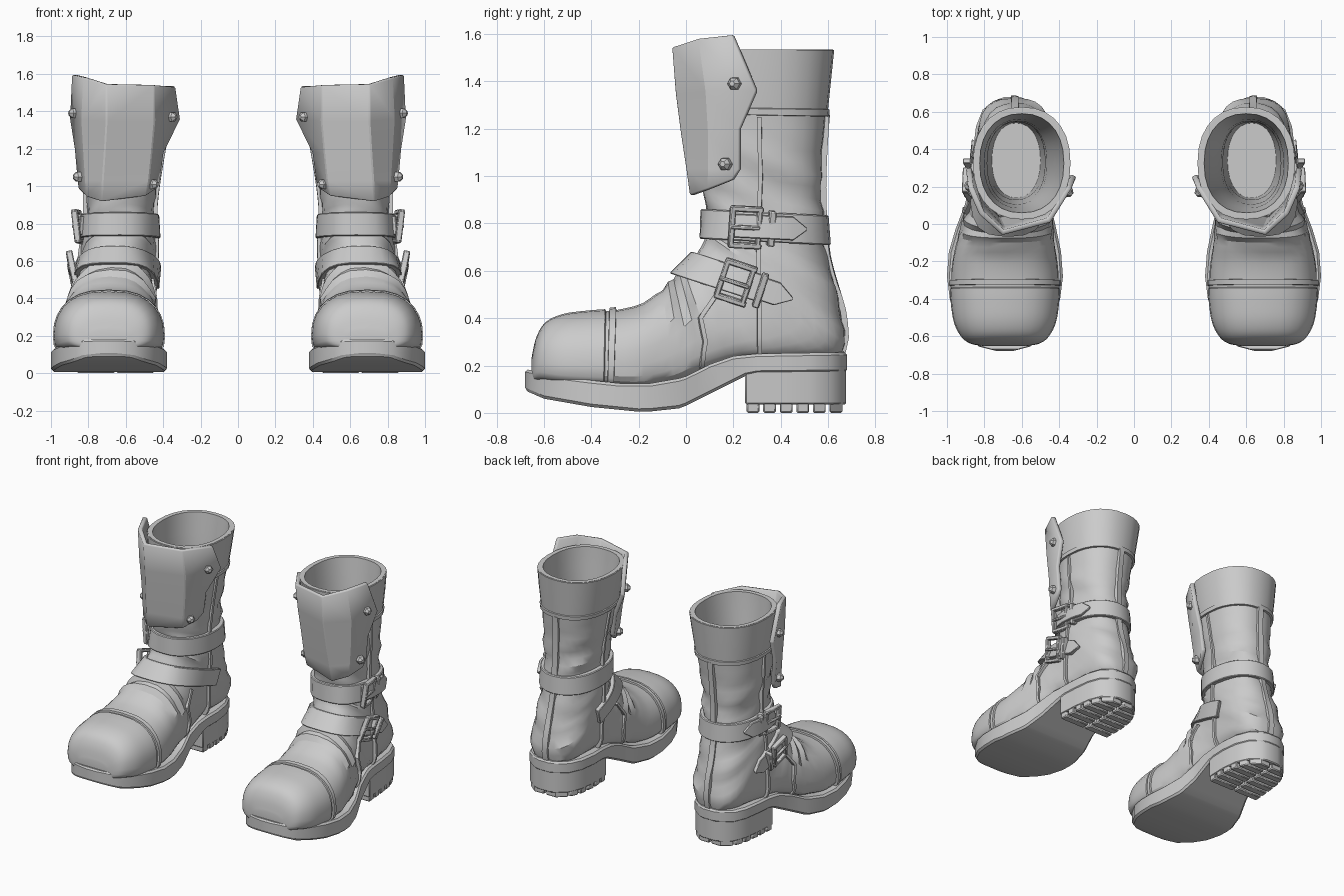
import bpy, bmesh, math
from mathutils import Vector as V, Matrix, noise
from mathutils.bvhtree import BVHTree

if "Cube" in bpy.data.objects:
    bpy.data.objects.remove(bpy.data.objects["Cube"])

SEG = 28

def make(name, verts, faces, bevel=0, solid=0, angle=35):
    """Mesh object, mirrored across x so every part exists on both boots."""
    me = bpy.data.meshes.new(name)
    me.from_pydata([tuple(v) for v in verts], [], faces)
    bm = bmesh.new(); bm.from_mesh(me)
    bmesh.ops.recalc_face_normals(bm, faces=bm.faces)
    bm.to_mesh(me); bm.free()
    me.shade_smooth()
    me.set_sharp_from_angle(angle=math.radians(angle))
    ob = bpy.data.objects.new(name, me)
    bpy.context.collection.objects.link(ob)
    if solid:
        m = ob.modifiers.new("thickness", 'SOLIDIFY'); m.thickness = solid; m.offset = 0
    if bevel:
        m = ob.modifiers.new("bevel", 'BEVEL'); m.width = bevel; m.segments = 1
        m.limit_method = 'ANGLE'; m.angle_limit = math.radians(40)
    ob.modifiers.new("pair", 'MIRROR').use_mirror_merge = False
    return ob

def skin(rings, caps=(True, True), loop=False):
    n = len(rings[0]); verts = [p for r in rings for p in r]; faces = []
    for i in range(len(rings) if loop else len(rings) - 1):
        a, b = i * n, (i + 1) % len(rings) * n
        faces += [(a + j, a + (j + 1) % n, b + (j + 1) % n, b + j) for j in range(n)]
    if not loop:
        if caps[0]: faces.append(tuple(range(n)))
        if caps[1]: faces.append(tuple(range((len(rings) - 1) * n, len(rings) * n)))
    return verts, faces

def lerp_table(tab, y):
    for a, b in zip(tab, tab[1:]):
        if y <= b[0]:
            f = max(0, (y - a[0]) / (b[0] - a[0]))
            return [p + (q - p) * f for p, q in zip(a[1:], b[1:])]
    return list(tab[-1][1:])

# Boot body sections: back/bottom y z, front/top y z, half width, centre x, skew
KEYS = [(-.645, .15, -.645, .22, .10, .69, 1), (-.635, .14, -.625, .31, .175, .69, 1.4),
        (-.60, .14, -.585, .375, .225, .69, 1.7), (-.52, .13, -.51, .41, .265, .69, 1.9),
        (-.40, .12, -.40, .425, .283, .69, 1.9), (-.30, .115, -.29, .435, .287, .69, 1.9),
        (-.18, .11, -.18, .465, .28, .69, 1.9), (-.05, .13, -.10, .525, .26, .685, 1.8),
        (.08, .18, -.03, .60, .235, .675, 1.7), (.25, .22, .03, .655, .215, .665, 1.6),
        (.48, .23, .065, .70, .205, .655, 1.4), (.655, .25, .08, .735, .205, .645, 1.1),
        (.665, .40, .085, .77, .205, .64, 1), (.63, .53, .085, .81, .20, .635, 1),
        (.595, .66, .085, .86, .19, .63, 1), (.58, .80, .08, .93, .185, .63, 1),
        (.575, .95, .075, 1.02, .19, .625, 1), (.58, 1.10, .065, 1.13, .205, .62, 1),
        (.59, 1.25, .055, 1.26, .22, .61, 1), (.605, 1.40, .04, 1.40, .24, .605, 1),
        (.62, 1.535, .03, 1.535, .255, .60, 1)]

def oval(by, bz, ty, tz, w, xc, k=1, n=2.2, g=0):
    B, T = V((xc, by, bz)), V((xc, ty, tz))
    d = (T - B).normalized() * g
    B, T, w = B - d, T + d, w + g
    pw = lambda v: math.copysign(abs(v) ** (2 / n), v)
    return [B.lerp(T, max(0, .5 - .5 * pw(math.cos(a))) ** k) + V((w * pw(math.sin(a)), 0, 0))
            for a in (2 * math.pi * i / SEG for i in range(SEG))]

def ring(s, g=0):
    i = min(int(s), len(KEYS) - 2); f = s - i
    p = [KEYS[max(0, min(len(KEYS) - 1, i + j))] for j in (-1, 0, 1, 2)]
    v = [b + .5 * f * (c - a + f * (2 * a - 5 * b + 4 * c - d + f * (3 * (b - c) + d - a)))
         for a, b, c, d in zip(*p)]
    return oval(*v, n=2.7 if s < 12 else 2.25, g=g)

outer = [ring(i / 3) for i in range(61)]
tree = BVHTree.FromPolygons(*skin(outer))

# Body: creased leather outside, hollow lining inside
def crease(p, s):
    amp = .022 * min(1, max(0, (s - 5.5) / 2)) * min(1, max(0, (18 - s) / 2))
    c = V((.62, .33, p.z)) if s > 11 else V((.68, p.y + .03, .25))
    q = V((p.x * 4, p.y * 4, p.z * 11 + p.y * 5))
    fold = noise.noise(q) - .15
    if 6 < s < 9.5 and p.z > .38:
        fold += .5 * math.sin(s * 8)
    return p + (p - c).normalized() * amp * fold
body = [[crease(p, i / 3) for p in r] for i, r in enumerate(outer)]
body += [ring(s, -.03) for s in (20, 19, 18, 17, 16, 15)]
body += [oval(.55, .58, .13, .70, .15, .63), oval(.54, .29, .14, .29, .13, .63)]
make("boot_body", *skin(body), angle=28)

# Toe cap, its seam, and the back cuff
cap = [[p + V((0, -.008, 0)) for p in ring(i * .23, .008)] for i in range(21)] + [ring(4.62, -.01)]
make("toe_cap", *skin(cap, (True, False)))
make("toe_seam", *skin([ring(s, g) for s, g in ((4.68, -.01), (4.70, .013), (4.95, .013), (4.97, -.01))], (0, 0)))
make("cuff", *skin([ring(s, g) for s, g in ((18, -.01), (18.02, .014), (18.2, .014), (18.22, .007), (19, .007), (19.95, .006), (20, -.01))], (0, 0)))

# Sole, heel and tread
OUT = [(-.68, .65, .73), (-.655, .555, .83), (-.60, .485, .895), (-.50, .425, .955), (-.40, .395, .985),
       (-.28, .38, 1.0), (-.15, .39, .99), (-.03, .415, .955), (.10, .445, .905), (.25, .445, .87),
       (.40, .44, .86), (.52, .455, .845), (.61, .495, .81), (.66, .56, .745), (.68, .61, .69)]
TOP = [(-.68, .185), (-.5, .15), (-.3, .125), (-.1, .125), (0, .155), (.1, .205), (.2, .24), (.3, .25), (.7, .257)]
BOT = [(-.68, .095), (-.6, .06), (-.4, .025), (-.2, .005), (-.06, .008), (0, .03), (.1, .08), (.2, .13), (.27, .165), (.7, .17)]

def slab(ys, top, bot, inset=0, side=None):
    rings = []
    for y in ys:
        l, r = lerp_table(OUT, y); l += inset; r -= inset; m = (l + r) / 2
        if side == 'L': r = m - .008
        if side == 'R': l = m + .008
        t, b = top(y), bot(y)
        rings.append([V((l, y, b)), V((r, y, b)), V((r, y, t)), V((l, y, t))])
    return skin(rings)

make("sole", *slab(sorted({o[0] for o in OUT} | {-.6, -.2, 0, .05, .15, .2, .3}),
                   lambda y: lerp_table(TOP, y)[0], lambda y: lerp_table(BOT, y)[0]), bevel=.012)
make("heel", *slab((.25, .4, .52, .61, .66, .676), lambda y: .2, lambda y: .035, .006), bevel=.006)
for i in range(6):
    y = .256 + i * .07
    for side in 'LR':
        make("heel_tread", *slab((y, y + .027, y + .054), lambda y: .05, lambda y: 0, .01, side), bevel=.006)

# Straps wrapped onto the body
def frame(f):
    f = V(f).normalized()
    return f, V((1, 0, 0)).cross(f) * -1 if V((1, 0, 0)).cross(f).z < 0 else V((1, 0, 0)).cross(f)

def cast(o, d):
    p, n, *_ = tree.ray_cast(o + d * .6, -d)
    return (p, n) if p else (o + d * .2, d)

def strap(name, c, f, stations, lift=.022, loop=False):
    f, up = frame(f); rings = []
    for a, h in stations:
        a = math.radians(a)
        d = f * math.cos(a) + V((math.sin(a), 0, 0))
        lo, hi = (cast(V(c) + up * s, d)[0] for s in (-h, h))
        rings.append([lo - d * .015, lo + d * lift, hi + d * lift, hi - d * .015])
    make(name, *skin(rings, loop=loop), bevel=.005, angle=40)

C1, F1, C2, F2 = (.63, .32, .785), (0, -1, .05), (.65, .30, .53), (0, -.95, .31)
strap("upper_strap", C1, F1, [(a, .063) for a in range(0, 360, 12)], .024, True)
strap("upper_strap_tip", C1, F1, [(60, .05), (80, .05), (100, .05), (112, .05), (122, .05), (136, .004)], .045)
strap("lower_strap", C2, F2, [(a, .058) for a in range(-110, 91, 10)] + [(100, .05), (112, .05), (127, .004)], .026)

# Buckles: frame, centre bar and prong
def buckle(name, c, f, a):
    f, up = frame(f); a = math.radians(a)
    p, n = cast(V(c), f * math.cos(a) + V((math.sin(a), 0, 0)))
    n = (n + V((2, 0, 0))).normalized()
    u = up.cross(n).normalized()
    if u.y < 0: u = -u
    w = n.cross(u)
    M = Matrix((u, w, n)).transposed().to_4x4(); M.translation = p + n * .04
    bm = bmesh.new()
    for x, y, z, sx, sy, sz in ((-.075, 0, 0, .024, .165, .035), (.04, 0, 0, .022, .165, .035),
                                (.095, 0, 0, .03, .15, .045), (-.015, .078, 0, .14, .024, .035),
                                (-.015, -.078, 0, .14, .024, .035), (-.02, 0, .012, .13, .018, .02)):
        bmesh.ops.create_cube(bm, size=1, matrix=M @ Matrix.Translation((x, y, z)) @ Matrix.Diagonal((sx, sy, sz, 1)))
    verts = [v.co.copy() for v in bm.verts]
    faces = [[v.index for v in fc.verts] for fc in bm.faces] if not bm.verts.index_update() else []
    bm.free()
    make(name, verts, faces, bevel=.005)
buckle("upper_buckle", C1, F1, 72)
buckle("lower_buckle", C2, F2, 68)

# Folded front flap: rows from inner edge, over the ridge, to outer edge
ROWS = [[(.345, .20, 1.53), (.455, .02, 1.54), (.70, -.045, 1.545), (.815, .06, 1.58), (.875, .20, 1.595)],
        [(.32, .26, 1.36), (.455, .05, 1.35), (.70, -.03, 1.35), (.825, .09, 1.36), (.885, .30, 1.36)],
        [(.41, .22, 1.18), (.47, .065, 1.18), (.71, -.008, 1.18), (.815, .10, 1.19), (.86, .23, 1.20)],
        [(.43, .22, 1.03), (.485, .075, 1.03), (.72, .015, 1.03), (.805, .10, 1.03), (.845, .23, 1.03)],
        [(.45, .17, .985), (.50, .085, .95), (.725, .03, .92), (.80, .10, .945), (.84, .20, .985)]]
make("front_flap", [p for r in ROWS for p in r],
     [(i * 5 + j, i * 5 + j + 1, i * 5 + j + 6, i * 5 + j + 5) for i in range(4) for j in range(4)],
     bevel=.006, solid=.03, angle=25)

# Flap studs: short six-sided cones
for x, y, z, d in ((.865, .21, 1.39, (1, -.4, 0)), (.84, .17, 1.05, (1, -.4, 0)),
                   (.365, .18, 1.37, (-1, -.7, 0)), (.465, .12, 1.01, (-1, -.7, 0))):
    d = V(d).normalized(); s = d.cross(V((0, 0, 1)))
    make("flap_stud", *skin([[V((x, y, z)) + d * h + (s * math.cos(k * math.pi / 3) + V((0, 0, math.sin(k * math.pi / 3)))) * r
                              for k in range(6)] for h, r in ((-.01, .03), (.025, .028), (.042, .012))]), angle=20)

# Raised leather seams
def seam(name, pts, d, w=.009):
    d = V(d); rings = []
    path = [V(a).lerp(V(b), k / 6) for a, b in zip(pts, pts[1:]) for k in range(6)] + [V(pts[-1])]
    hits = [h for h in (tree.ray_cast(p - d * 2, d)[:2] for p in path) if h[0]]
    for i, (p, n) in enumerate(hits):
        t = hits[min(i + 1, len(hits) - 1)][0] - hits[max(i - 1, 0)][0]
        s = t.cross(n).normalized() * w
        rings.append([p - s - n * .015, p - s + n * .01, p + s + n * .01, p + s - n * .015])
    make(name, *skin(rings))
for sx in (-1, 1):
    seam("side_seam", [(0, .31, .25), (0, .31, .45), (0, .305, .7), (0, .315, 1.0), (0, .31, 1.25)], (sx, 0, 0))
    seam("vamp_seam", [(0, .06, .18), (0, .08, .3), (0, .06, .4), (0, .13, .5)], (sx, 0, 0))
seam("back_seam", [(.64, 0, .26), (.635, 0, .6), (.625, 0, .95), (.61, 0, 1.26)], (0, -1, 0), .02)
